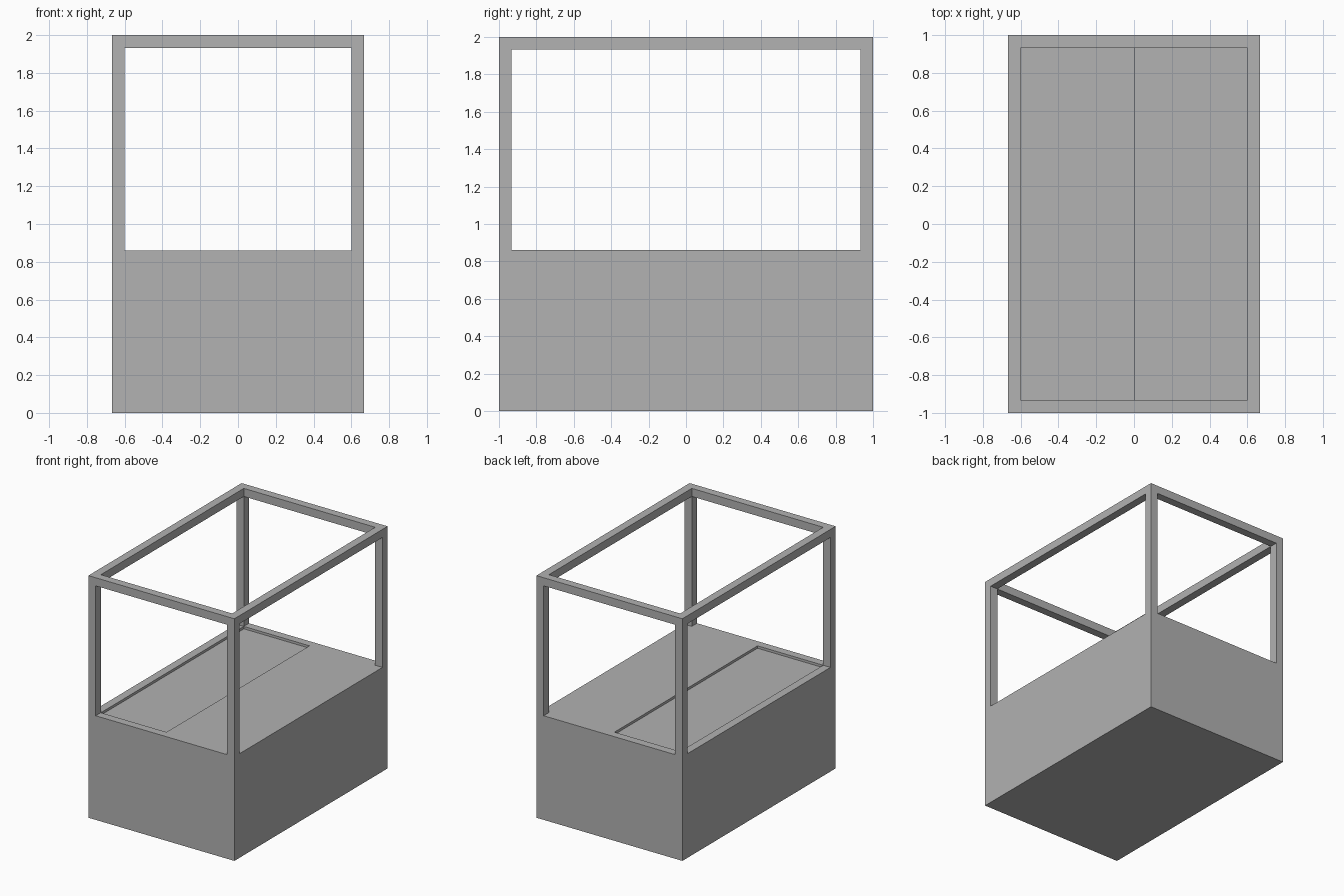
import bpy

if "Cube" in bpy.data.objects:
    bpy.data.objects.remove(bpy.data.objects["Cube"], do_unlink=True)

# Outer half sizes, bar thickness and levels
HX, HY, TOP = 0.667, 1.0, 2.0
BAR, DECK, RECESS = 0.067, 0.86, 0.02
IX, IY, IZ = HX - BAR, HY - BAR, TOP - BAR

grey = bpy.data.materials.new("plain grey")
grey.use_nodes = True
colour = (0.445, 0.445, 0.445, 1)
grey.diffuse_color = colour
grey.node_tree.nodes["Principled BSDF"].inputs["Base Color"].default_value = colour


def box(name, low, high):
    """Box between two opposite corners."""
    centre = [(a + b) / 2 for a, b in zip(low, high)]
    bpy.ops.mesh.primitive_cube_add(size=1, location=centre)
    obj = bpy.context.object
    obj.name = name
    obj.scale = [b - a for a, b in zip(low, high)]
    bpy.ops.object.transform_apply(location=True, rotation=False, scale=True)
    return obj


def cut(target, name, low, high):
    """Subtract a box from the target and discard the cutter."""
    cutter = box(name, low, high)
    cutter.hide_render = True
    mod = target.modifiers.new(name, "BOOLEAN")
    mod.operation = "DIFFERENCE"
    mod.solver = "EXACT"
    mod.object = cutter
    bpy.context.view_layer.objects.active = target
    bpy.ops.object.modifier_apply(modifier=mod.name)
    bpy.data.objects.remove(cutter, do_unlink=True)


# Solid base and open frame carved from one block
cabinet = box("cabinet_with_frame", (-HX, -HY, 0), (HX, HY, TOP))

# Side, front-to-back and top openings between the posts and rails
cut(cabinet, "side_opening", (-HX - 1, -IY, DECK), (HX + 1, IY, IZ))
cut(cabinet, "front_opening", (-IX, -HY - 1, DECK), (IX, HY + 1, IZ))
cut(cabinet, "top_opening", (-IX, -IY, IZ - BAR), (IX, IY, TOP + 1))

# Shallow tray over half of the deck
cut(cabinet, "tray", (-IX, -IY, DECK - RECESS), (0, IY, DECK + BAR))

cabinet.data.materials.clear()
cabinet.data.materials.append(grey)
